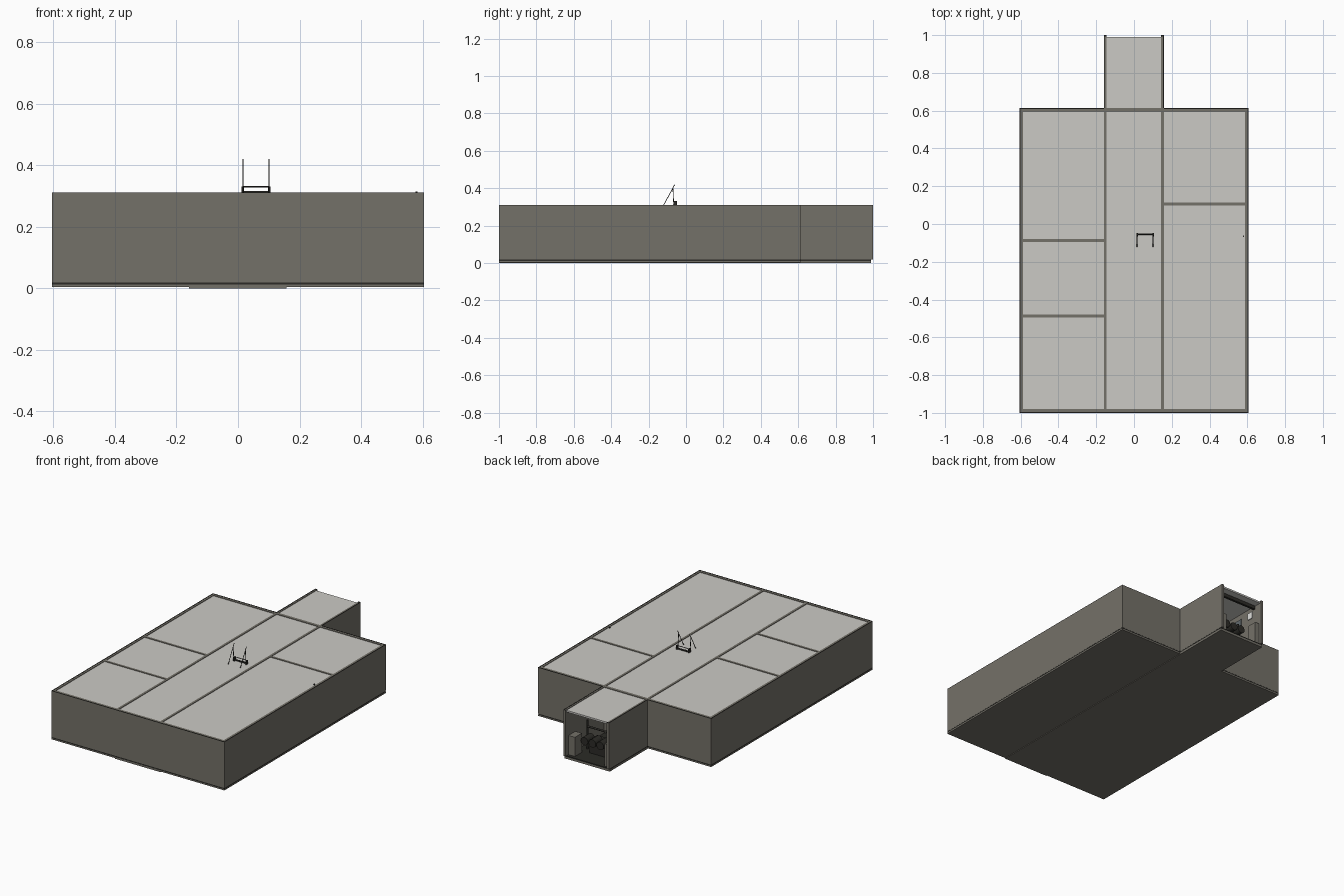
import bpy, math
from mathutils import Vector

if "Cube" in bpy.data.objects:
    bpy.data.objects.remove(bpy.data.objects["Cube"])


def material(name, rgb):
    m = bpy.data.materials.new(name)
    m.diffuse_color = (*rgb, 1)
    m.use_nodes = True
    m.node_tree.nodes["Principled BSDF"].inputs["Base Color"].default_value = m.diffuse_color
    return m


TAUPE = material("taupe wall", (0.175, 0.165, 0.14))
PALE = material("pale ceiling", (0.60, 0.59, 0.56))
DARK = material("dark trim", (0.025, 0.024, 0.02))
WHITE = material("white panel", (0.75, 0.75, 0.73))
SLATE = material("slate screen", (0.12, 0.14, 0.15))


def box(name, x, y, z, mat):
    """Box given by its (min, max) along each axis."""
    lo, hi = Vector((x[0], y[0], z[0])), Vector((x[1], y[1], z[1]))
    bpy.ops.mesh.primitive_cube_add(size=1, location=(lo + hi) / 2)
    ob = bpy.context.object
    ob.name = name
    ob.scale = hi - lo
    ob.data.materials.append(mat)
    return ob


def rod(name, a, b, r, mat=DARK, sides=8):
    a, b = Vector(a), Vector(b)
    bpy.ops.mesh.primitive_cylinder_add(vertices=sides, radius=r,
                                        depth=(b - a).length, location=(a + b) / 2)
    ob = bpy.context.object
    ob.name = name
    ob.rotation_euler = (b - a).to_track_quat('Z', 'Y').to_euler()
    ob.data.materials.append(mat)
    bpy.ops.object.shade_smooth_by_angle(angle=math.radians(50))
    return ob


X, CL, CR = 0.605, -0.16, 0.158       # half width, hall sides
Y0, Y1, Y2 = -1.0, 0.613, 1.0         # front, main block back, hall back
H, T, BASE = 0.31, 0.015, 0.019       # wall top, wall thickness, wall foot

# Floor slabs: the hall slab hangs a little lower than the room slabs
box("hall_floor", (CL, CR), (Y0, 0.99), (0, 0.012), TAUPE)
box("left_floor", (-X, CL), (Y0, Y1), (0.004, 0.012), TAUPE)
box("right_floor", (CR, X), (Y0, Y1), (0.004, 0.012), TAUPE)

# Dark joint between the floors and the walls
J = 0.001
box("main_floor_joint", (-X + J, X - J), (Y0 + J, Y1 - J), (0.012, BASE), DARK)
box("hall_floor_joint", (CL + J, CR - J), (Y1 - J, 0.99), (0.012, BASE), DARK)

# Outer walls
WZ = (BASE, H)
box("front_wall", (-X, X), (Y0, Y0 + 0.02), WZ, TAUPE)
box("back_wall", (-X, X), (Y1 - 0.02, Y1), WZ, TAUPE)
for side, s in (("left", -1), ("right", 1)):
    xs = sorted((s * X, s * (X - 0.018)))
    box(side + "_wall", xs, (Y0 + 0.02, Y1 - 0.02), WZ, TAUPE)

# Hall walls running the whole length
box("left_hall_wall", (CL, CL + T), (Y0 + 0.02, Y2), WZ, TAUPE)
box("right_hall_wall", (CR - T, CR), (Y0 + 0.02, Y2), WZ, TAUPE)

# Room dividers
for i, y in enumerate((-0.088, -0.487)):
    box(f"left_divider_{i}", (-X + 0.018, CL), (y - T / 2, y + T / 2), WZ, TAUPE)
box("right_divider", (CR, X - 0.018), (0.098, 0.113), WZ, TAUPE)

# Ceiling panels, slightly sunk between the wall tops
CZ = (0.296, 0.307)
for name, x, y in (
        ("left_front_ceiling", (-X + 0.018, CL), (Y0 + 0.02, -0.494)),
        ("left_middle_ceiling", (-X + 0.018, CL), (-0.480, -0.095)),
        ("left_back_ceiling", (-X + 0.018, CL), (-0.081, Y1 - 0.02)),
        ("right_front_ceiling", (CR, X - 0.018), (Y0 + 0.02, 0.098)),
        ("right_back_ceiling", (CR, X - 0.018), (0.113, Y1 - 0.02)),
        ("hall_ceiling", (CL + T, CR - T), (Y0 + 0.02, Y1 - 0.02)),
        ("porch_ceiling", (CL + T, CR - T), (Y1, 0.99))):
    box(name, x, y, CZ, PALE)

# Thin dark edging along the outer wall tops
E, EZ = 0.005, (H - 0.002, H + 0.001)
box("front_edging", (-X, X), (Y0, Y0 + E), EZ, DARK)
box("left_edging", (-X, -X + E), (Y0, Y1), EZ, DARK)
box("right_edging", (X - E, X), (Y0, Y1), EZ, DARK)
box("back_left_edging", (-X, CL), (Y1 - E, Y1), EZ, DARK)
box("back_right_edging", (CR, X), (Y1 - E, Y1), EZ, DARK)
box("left_hall_edging", (CL, CL + E), (Y1, Y2), EZ, DARK)
box("right_hall_edging", (CR - E, CR), (Y1, Y2), EZ, DARK)
for x in (CL, CR - T):
    box("hall_end_cap", (x, x + T), (Y2 - 0.008, Y2), EZ, DARK)

# Frame standing through the roof: two braced poles with a cross bar
for x in (0.016, 0.101):
    rod("frame_brace", (x, -0.125, 0.30), (x, -0.06, 0.42), 0.0018)
    rod("frame_pole", (x, -0.065, 0.30), (x, -0.07, 0.40), 0.0018)
    box("frame_foot", (x - 0.004, x + 0.004), (-0.066, -0.048), (0.30, 0.331), DARK)
rod("frame_bar", (0.016, -0.054, 0.33), (0.101, -0.054, 0.33), 0.002)
rod("frame_lower_bar", (0.016, -0.054, 0.312), (0.101, -0.054, 0.312), 0.005)
box("roof_stud", (0.577, 0.583), (-0.069, -0.062), (0.30, 0.314), DARK)

# Fittings inside the open hall end
IL, IR = CL + T, CR - T
box("ceiling_beam", (IL, IR), (0.93, 0.945), (0.275, 0.296), DARK)
box("white_plate", (IL, IL + 0.005), (0.88, 0.92), (0.225, 0.268), WHITE)
box("slate_plate", (IL, IL + 0.005), (0.74, 0.82), (0.205, 0.26), SLATE)
box("left_cabinet", (IL, IL + 0.03), (0.92, 0.98), (BASE, 0.16), TAUPE)
box("right_cabinet", (IR - 0.045, IR), (0.90, 0.97), (BASE, 0.14), TAUPE)

# Dark machine on the hall floor: body, drums and pipes
box("machine_body", (-0.05, 0.06), (0.80, 0.88), (BASE, 0.10), DARK)
for x in (-0.05, 0.005, 0.06):
    rod("machine_drum", (x, 0.86, 0.11), (x, 0.93, 0.11), 0.025, DARK, 16)
for x in (-0.10, 0.10):
    rod("machine_pipe", (x, 0.84, BASE), (x, 0.84, 0.20), 0.006)
rod("machine_rail", (-0.10, 0.84, 0.16), (0.10, 0.84, 0.16), 0.006)
